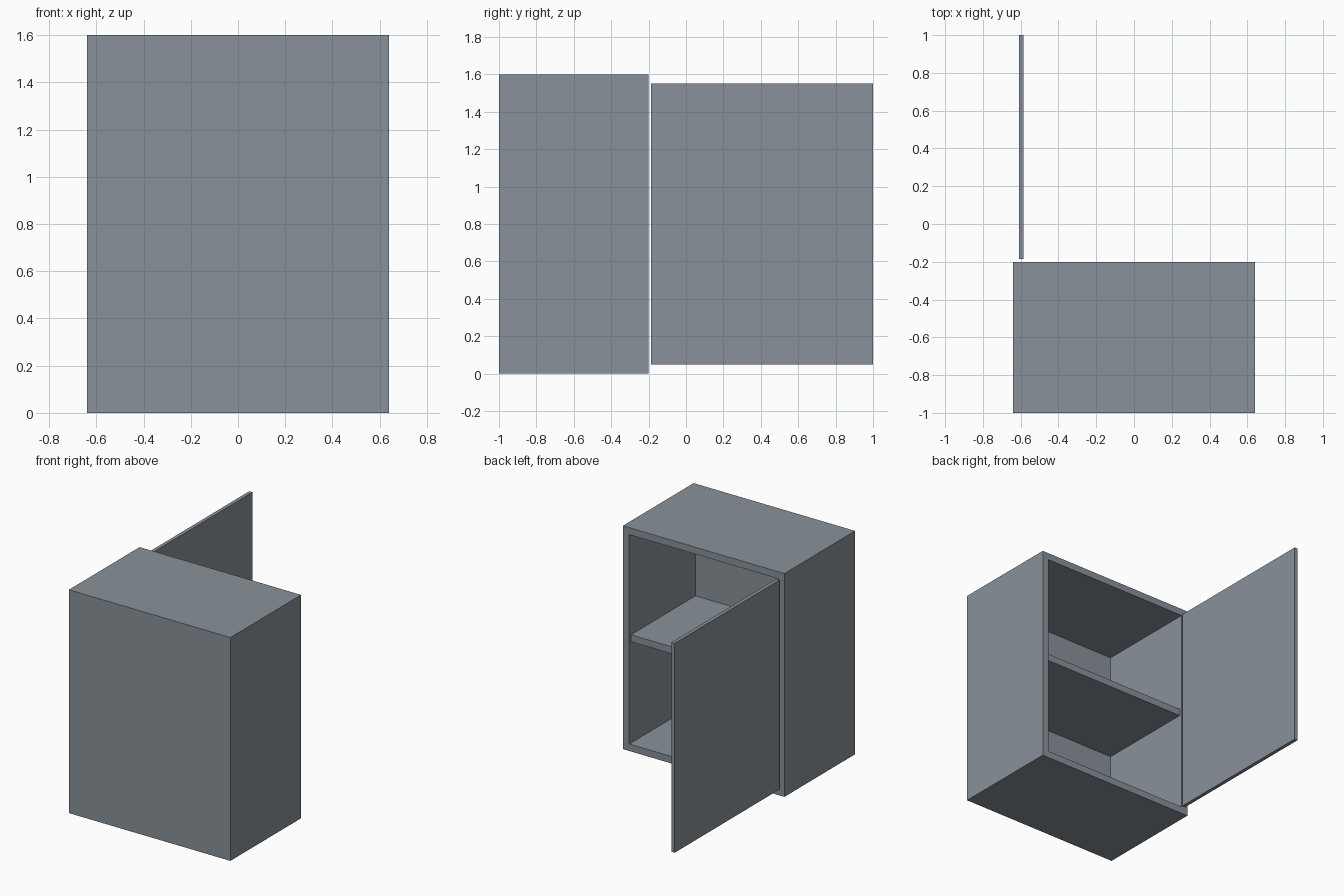
import bpy
import bmesh
from mathutils import Vector

cube = bpy.data.objects.get("Cube")
if cube:
    bpy.data.objects.remove(cube, do_unlink=True)

# Single slate grey finish
grey = bpy.data.materials.new("slate_grey")
grey.use_nodes = True
colour = (0.25, 0.285, 0.32, 1)
grey.diffuse_color = colour
grey.node_tree.nodes["Principled BSDF"].inputs["Base Color"].default_value = colour

HALF_W, HEIGHT, WALL = 0.64, 1.6, 0.05
FRONT, BACK = -1.0, -0.2


def box(bm, low, high):
    """Add an axis-aligned box between two corners."""
    low, high = Vector(low), Vector(high)
    verts = bmesh.ops.create_cube(bm, size=1)["verts"]
    for v in verts:
        v.co = (low + high) / 2 + v.co * (high - low)
    return verts


def finish(bm, name):
    """Turn the bmesh into a named grey object."""
    mesh = bpy.data.meshes.new(name)
    bm.to_mesh(mesh)
    bm.free()
    mesh.materials.append(grey)
    obj = bpy.data.objects.new(name, mesh)
    bpy.context.collection.objects.link(obj)
    return obj


# Cabinet body: inset the open side, then push the opening inwards
bm = bmesh.new()
box(bm, (-HALF_W, FRONT, 0), (HALF_W, BACK, HEIGHT))
bm.normal_update()
opening = max(bm.faces, key=lambda f: f.normal.y)
bmesh.ops.inset_region(bm, faces=[opening], thickness=WALL, use_even_offset=True)
cavity = bmesh.ops.extrude_discrete_faces(bm, faces=[opening])["faces"][0]
for v in cavity.verts:
    v.co.y = FRONT + WALL
bmesh.ops.recalc_face_normals(bm, faces=bm.faces)
finish(bm, "cabinet_body")

# Middle shelf, slightly recessed from the opening
bm = bmesh.new()
inner = HALF_W - WALL
middle = HEIGHT / 2
box(bm, (-inner, FRONT + WALL, middle - WALL / 2), (inner, BACK - 0.02, middle + WALL / 2))
finish(bm, "shelf")

# Door standing open at a right angle
bm = bmesh.new()
box(bm, (-0.61, -0.186, WALL), (-0.584, 1.0, HEIGHT - WALL))
finish(bm, "door")
